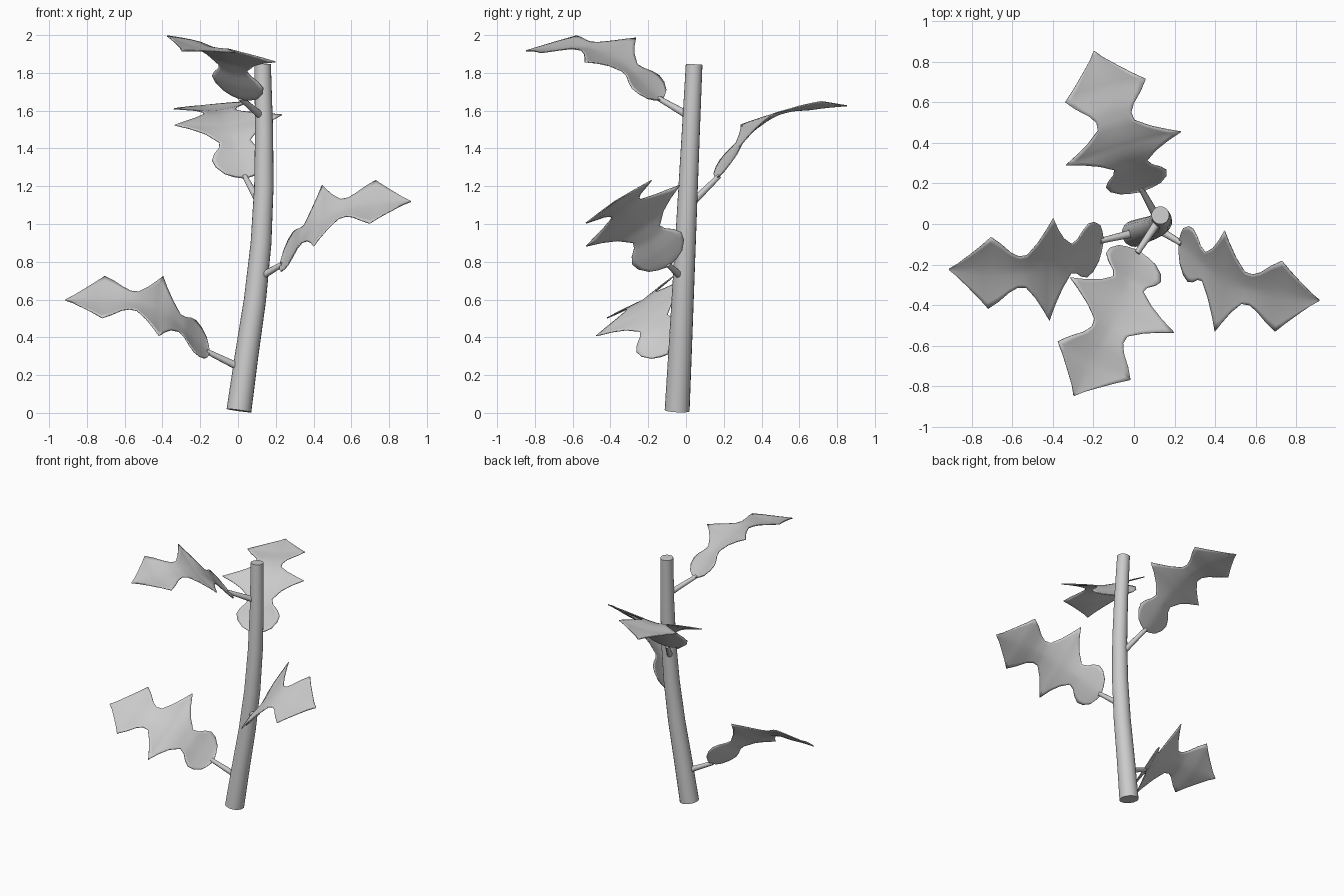
import bpy, bmesh, math
from mathutils import Vector

if "Cube" in bpy.data.objects:
    bpy.data.objects.remove(bpy.data.objects["Cube"])

grey = bpy.data.materials.new("plain grey")
grey.diffuse_color = (0.6, 0.6, 0.6, 1)
grey.use_nodes = True
grey.node_tree.nodes["Principled BSDF"].inputs["Base Color"].default_value = grey.diffuse_color


def make_object(name, bm, angle=45):
    bmesh.ops.recalc_face_normals(bm, faces=bm.faces[:])
    mesh = bpy.data.meshes.new(name)
    bm.to_mesh(mesh)
    bm.free()
    mesh.materials.append(grey)
    ob = bpy.data.objects.new(name, mesh)
    bpy.context.collection.objects.link(ob)
    bpy.ops.object.select_all(action='DESELECT')
    ob.select_set(True)
    bpy.context.view_layer.objects.active = ob
    bpy.ops.object.shade_smooth_by_angle(angle=math.radians(angle))
    return ob


def tube(name, path, r0, r1, sides):
    """Tapered capped tube with rings square to the path."""
    pts = [Vector(p) for p in path]
    bm = bmesh.new()
    rings = []
    for i, p in enumerate(pts):
        t = (pts[min(i + 1, len(pts) - 1)] - pts[max(i - 1, 0)]).normalized()
        a = t.cross(Vector((0.3, 1, 0))).normalized()
        b = t.cross(a)
        r = r0 + (r1 - r0) * i / (len(pts) - 1)
        rings.append([bm.verts.new(p + r * (a * math.cos(k * math.tau / sides) + b * math.sin(k * math.tau / sides)))
                      for k in range(sides)])
    for lo, hi in zip(rings, rings[1:]):
        for k in range(sides):
            bm.faces.new((lo[k], lo[(k + 1) % sides], hi[(k + 1) % sides], hi[k]))
    bm.faces.new(rings[0])
    bm.faces.new(rings[-1])
    return make_object(name, bm)


# Half outline of a leaf: distance along the rib, half width, arch height
LEAF = [(0, .012, 0), (.012, .06, .006), (.03, .105, .018), (.07, .145, .042), (.11, .156, .063),
        (.145, .135, .080), (.18, .098, .095), (.215, .085, .107), (.27, .145, .135),
        (.31, .215, .152), (.346, .297, .166), (.375, .24, .163), (.42, .16, .155),
        (.47, .094, .145), (.51, .09, .136), (.55, .115, .128), (.60, .168, .113),
        (.647, .208, .097), (.69, .152, .075), (.74, .092, .048), (.79, .034, .02), (.825, .002, 0)]


def leaf(name, base, tip, across):
    """Lobed blade running base to tip, 'across' pointing to its left side."""
    base = Vector(base)
    e = (Vector(tip) - base).normalized()
    w = Vector(across)
    w = (w - e * w.dot(e)).normalized()
    n = e.cross(w)
    rows = []
    for p, q in zip(LEAF, LEAF[1:]):
        for f in (0, .5):
            rows.append([a + (b - a) * f for a, b in zip(p, q)])
    rows.append(LEAF[-1])
    cols = [k / 6 for k in range(-6, 7)]
    bm = bmesh.new()
    grid = []
    for s, half, arch in rows:
        line = []
        for u in cols:
            h = arch - .12 * half * (1 - abs(u) ** 1.5)   # shallow fold at the rib
            line.append(bm.verts.new(base + e * s + w * (half * u) + n * h))
        grid.append(line)
    for a, b in zip(grid, grid[1:]):
        for k in range(len(cols) - 1):
            bm.faces.new((a[k], a[k + 1], b[k + 1], b[k]))
    ob = make_object(name, bm, 60)
    mod = ob.modifiers.new("thickness", 'SOLIDIFY')
    mod.thickness = .006
    mod.offset = 0
    return ob


# Main stem, gently bowed
stem_x = [(0, .005), (.3, .045), (.6, .09), (.9, .122), (1.2, .137), (1.5, .138), (1.845, .13)]
stem = [(x, -.047 + .09 * z / 1.845, max(z, .012)) for z, x in stem_x]
tube("stem", stem, .066, .044, 20)

# Leaves: stalk start, blade base, blade tip, direction across the blade
leaves = {
    "left": ((.02, -.04, .235), (-.15, -.08, .32), (-.92, -.225, .60), (-.02, -.51, -.32)),
    "right": ((.11, -.02, .715), (.22, -.09, .78), (.915, -.377, 1.12), (.05, .495, .325)),
    "back": ((.12, .02, 1.10), (.04, .16, 1.245), (-.20, .86, 1.63), (-.57, -.17, -.057)),
    "front": ((.125, .02, 1.57), (.02, -.13, 1.66), (-.30, -.855, 1.92), (.51, -.275, -.125)),
}
for side, (start, base, tip, across) in leaves.items():
    end = Vector(base) + (Vector(tip) - Vector(base)) * .02
    tube(side + "_leaf_stalk", [start, end], .021, .014, 10)
    leaf(side + "_leaf", base, tip, across)
